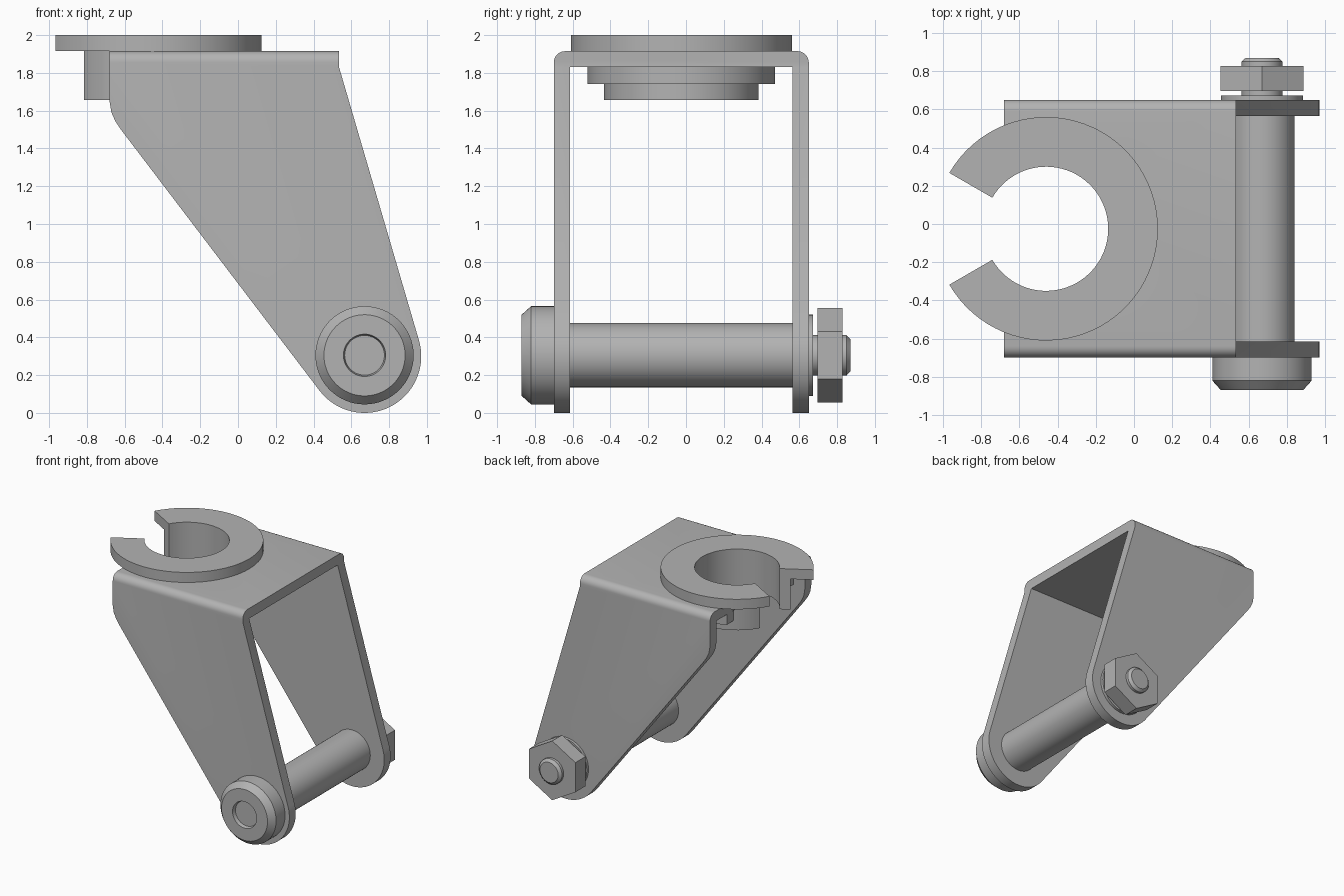
import bpy, bmesh
from math import sin, cos, radians
from mathutils import Vector, Matrix

cube = bpy.data.objects.get("Cube")
if cube:
    bpy.data.objects.remove(cube, do_unlink=True)

steel = bpy.data.materials.new("steel_grey")
steel.use_nodes = True
GREY = (0.45, 0.45, 0.45, 1)
steel.diffuse_color = GREY
steel.node_tree.nodes["Principled BSDF"].inputs["Base Color"].default_value = GREY

MID_Y = -0.025                       # symmetry plane of the fork
HUB = Vector((-0.46, MID_Y))         # vertical socket axis
PIN_X, PIN_Z = 0.67, 0.305           # cross pin axis


def arc(cx, cy, r, a0, a1, n):
    angles = [radians(a0 + (a1 - a0) * i / n) for i in range(n + 1)]
    return [(cx + r * cos(a), cy + r * sin(a)) for a in angles]


def finish(name, bm):
    bmesh.ops.remove_doubles(bm, verts=bm.verts, dist=1e-5)
    bmesh.ops.recalc_face_normals(bm, faces=bm.faces)
    mesh = bpy.data.meshes.new(name)
    bm.to_mesh(mesh)
    bm.free()
    mesh.materials.append(steel)
    ob = bpy.data.objects.new(name, mesh)
    bpy.context.collection.objects.link(ob)
    return ob


def activate(ob):
    bpy.ops.object.select_all(action='DESELECT')
    ob.select_set(True)
    bpy.context.view_layer.objects.active = ob


def smooth(ob):
    activate(ob)
    bpy.ops.object.shade_smooth_by_angle(angle=radians(30))


def prism(name, outline, axis, lo, hi):
    """Extrude a 2D outline along one axis, from lo to hi."""
    place = {'X': lambda p: (lo, p[0], p[1]),
             'Y': lambda p: (p[0], lo, p[1]),
             'Z': lambda p: (p[0], p[1], lo)}[axis]
    bm = bmesh.new()
    face = bm.faces.new([bm.verts.new(place(p)) for p in outline])
    moved = bmesh.ops.extrude_face_region(bm, geom=[face], use_keep_orig=True)
    step = Vector([hi - lo if a == axis else 0 for a in 'XYZ'])
    bmesh.ops.translate(bm, vec=step,
                        verts=[v for v in moved['geom'] if isinstance(v, bmesh.types.BMVert)])
    return finish(name, bm)


def lathe(name, profile, steps=64):
    """Spin (radius, y) points around the cross pin axis."""
    bm = bmesh.new()
    verts = [bm.verts.new((PIN_X, y, PIN_Z + r)) for r, y in profile]
    edges = [bm.edges.new(pair) for pair in zip(verts, verts[1:])]
    bmesh.ops.spin(bm, geom=verts + edges, cent=(PIN_X, 0, PIN_Z), axis=(0, 1, 0),
                   angle=radians(360), steps=steps)
    return finish(name, bm)


def boolean(ob, cutter, operation):
    mod = ob.modifiers.new("cut", 'BOOLEAN')
    mod.object, mod.operation, mod.solver = cutter, operation, 'EXACT'
    activate(ob)
    bpy.ops.object.modifier_apply(modifier=mod.name)
    bpy.data.objects.remove(cutter, do_unlink=True)


def open_ring(name, r_out, r_in, z0, z1, a_out, a_in):
    """C-shaped ring, open towards -x."""
    outline = arc(*HUB, r_out, -a_out, a_out, 64) + arc(*HUB, r_in, a_in, -a_in, 64)
    smooth(prism(name, outline, 'Z', z0, z1))


# Fork: bent U section trimmed to the tapered side profile
W, T, TOP, BEND = 0.675, 0.085, 1.915, 0.06
half = [(W, -0.1)] + arc(W - BEND, TOP - BEND, BEND, 0, 90, 8)
inner = [(W - T, TOP - T), (W - T, -0.1)]
right_half = half
left_half = [(-y, z) for y, z in reversed(half)]
section = right_half + left_half + [(-y, z) for y, z in reversed(inner)] + inner
fork = prism("fork_bracket", [(y + MID_Y, z) for y, z in section], 'X', -1.2, 1.2)
side = [(0.535, 2.1), (0.535, 1.83)]
side += arc(PIN_X, 0.3, 0.3, 16, -143, 40)
side += [(-0.62, 1.5), (-0.65, 1.545), (-0.67, 1.59), (-0.68, 1.65), (-0.68, 2.1)]
boolean(fork, prism("side_cutter", side, 'Y', -1, 1), 'INTERSECT')
boolean(fork, prism("socket_cutter", arc(*HUB, 0.4, 0, 354, 59), 'Z', 1.6, 2.2), 'DIFFERENCE')
smooth(fork)

# Open socket: flange on top, sleeve through the plate, collar beneath
open_ring("socket_flange", 0.585, 0.325, TOP, 2.0, 150, 150)
open_ring("socket_sleeve", 0.41, 0.325, 1.657, TOP + 0.01, 150, 150)
open_ring("socket_collar", 0.497, 0.4, 1.74, TOP - T, 116, 122)

# Cross pin with chamfered, recessed head and stepped tail
smooth(lathe("cross_pin", [
    (0, -0.84), (0.105, -0.84), (0.112, -0.87), (0.215, -0.87), (0.26, -0.82),
    (0.26, -0.7), (0.17, -0.7), (0.17, 0.6), (0.107, 0.6), (0.107, 0.85),
    (0.085, 0.87), (0, 0.87)]))

# Washer and hex nut
smooth(lathe("washer", [(0.1, 0.648), (0.215, 0.648), (0.215, 0.673), (0.1, 0.673)]))
prism("hex_nut", arc(PIN_X, PIN_Z, 0.25, 30, 330, 5), 'Y', 0.695, 0.828)
